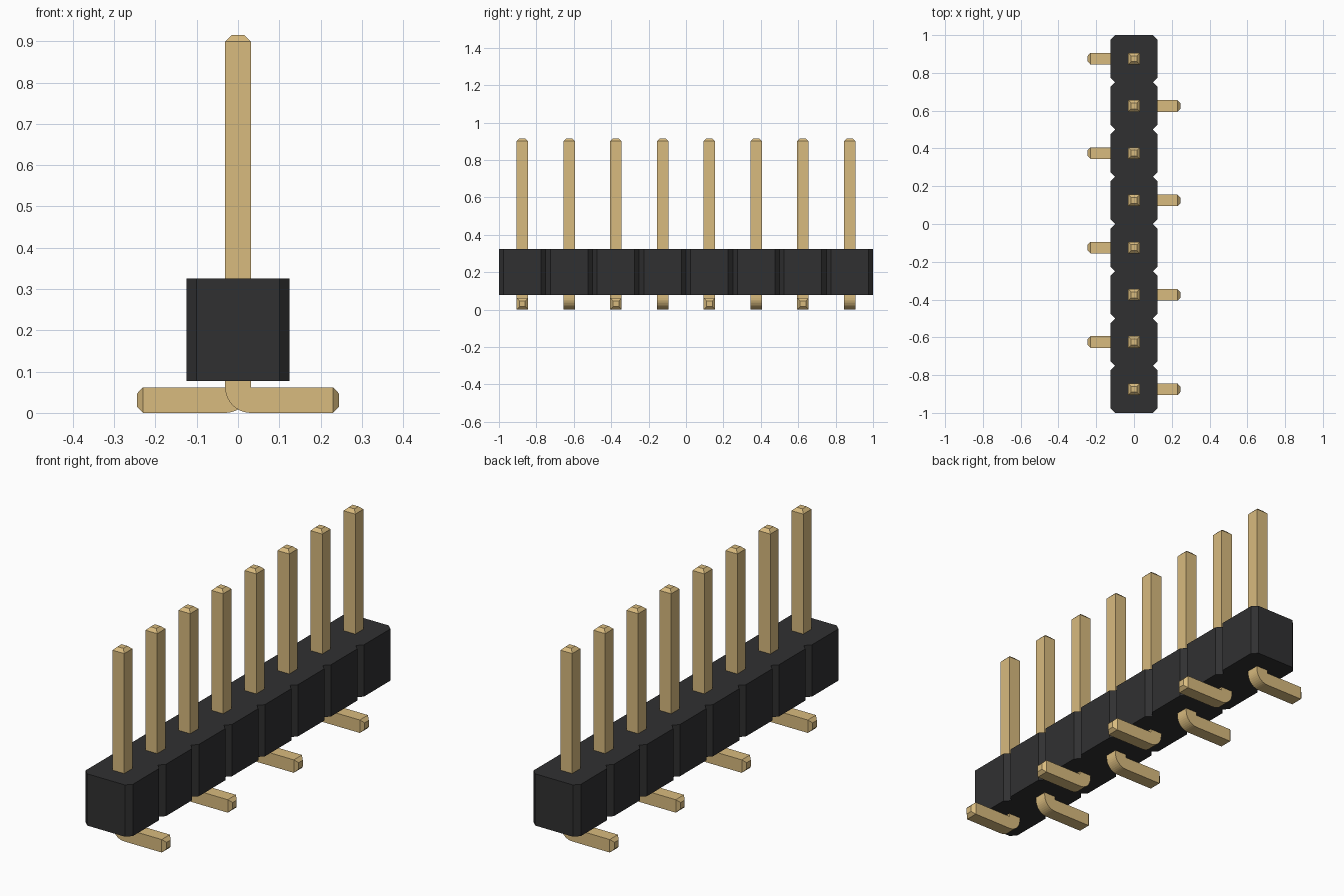
import bpy, bmesh, math
from mathutils import Vector

if "Cube" in bpy.data.objects:
    bpy.data.objects.remove(bpy.data.objects["Cube"], do_unlink=True)

COUNT, PITCH = 8, 0.25
HALF, CHAMFER = 0.125, 0.025      # housing half width and corner cut
BASE, TOP = 0.077, 0.325          # housing bottom and top
PIN = 0.031                       # pin half thickness
TIP, PIN_TOP, FOOT = 0.015, 0.915, 0.245


def material(name, color):
    m = bpy.data.materials.new(name)
    m.use_nodes = True
    m.diffuse_color = (*color, 1)
    bsdf = next(n for n in m.node_tree.nodes if n.type == 'BSDF_PRINCIPLED')
    bsdf.inputs["Base Color"].default_value = (*color, 1)
    return m


black = material("black plastic", (0.03, 0.03, 0.031))
gold = material("pale gold", (0.69, 0.495, 0.209))


def prism(points, direction):
    """Extrude a closed outline along a direction."""
    bm = bmesh.new()
    face = bm.faces.new([bm.verts.new(p) for p in points])
    ext = bmesh.ops.extrude_face_region(bm, geom=[face], use_keep_orig=True)
    verts = [g for g in ext["geom"] if isinstance(g, bmesh.types.BMVert)]
    bmesh.ops.translate(bm, verts=verts, vec=direction)
    bmesh.ops.recalc_face_normals(bm, faces=bm.faces)
    return bm


def finish(bm, name, mat):
    mesh = bpy.data.meshes.new(name)
    bm.to_mesh(mesh)
    bm.free()
    mesh.materials.append(mat)
    obj = bpy.data.objects.new(name, mesh)
    bpy.context.collection.objects.link(obj)
    return obj


# Housing: one outline with cut corners and a V notch between positions
side = []
for i in range(COUNT):
    y = -1 + i * PITCH
    side += [(HALF - CHAMFER, y), (HALF, y + CHAMFER), (HALF, y + PITCH - CHAMFER)]
side.append((HALF - CHAMFER, 1))
outline = side + [(-x, y) for x, y in reversed(side)]
finish(prism([(x, y, BASE) for x, y in outline], Vector((0, 0, TOP - BASE))),
       "housing", black)


def taper(bm, axis):
    """Cut the end that faces the axis to a blunt pyramid."""
    end = max((f for f in bm.faces if f.normal.dot(axis) > 0.99),
              key=lambda f: f.calc_center_median().dot(axis))
    new = bmesh.ops.extrude_discrete_faces(bm, faces=[end])["faces"][0]
    c = new.calc_center_median()
    for v in new.verts:
        v.co = c + (v.co - c) * 0.5 + axis * TIP
    bm.normal_update()


def make_pin_mesh():
    # Bent profile: tall post, sharp inner corner, rounded heel, flat foot
    r = 2 * PIN
    heel = [(PIN - r * math.cos(a), r - r * math.sin(a))
            for a in (math.pi / 2 * k / 10 for k in range(11))]
    profile = [(-PIN, PIN_TOP - TIP)] + heel + [
        (FOOT - TIP, 0), (FOOT - TIP, r), (PIN, r), (PIN, PIN_TOP - TIP)]
    bm = prism([(x, -PIN, z) for x, z in profile], Vector((0, r, 0)))
    bm.normal_update()
    taper(bm, Vector((0, 0, 1)))
    taper(bm, Vector((1, 0, 0)))
    return bm


# Pins: feet alternate between the two sides
first = finish(make_pin_mesh(), "pin_1", gold)
for i in range(COUNT):
    pin = first
    if i:
        pin = bpy.data.objects.new(f"pin_{i + 1}", first.data)
        bpy.context.collection.objects.link(pin)
    pin.location.y = -1 + PITCH * (i + 0.5)
    pin.rotation_euler.z = math.pi * (i % 2)
